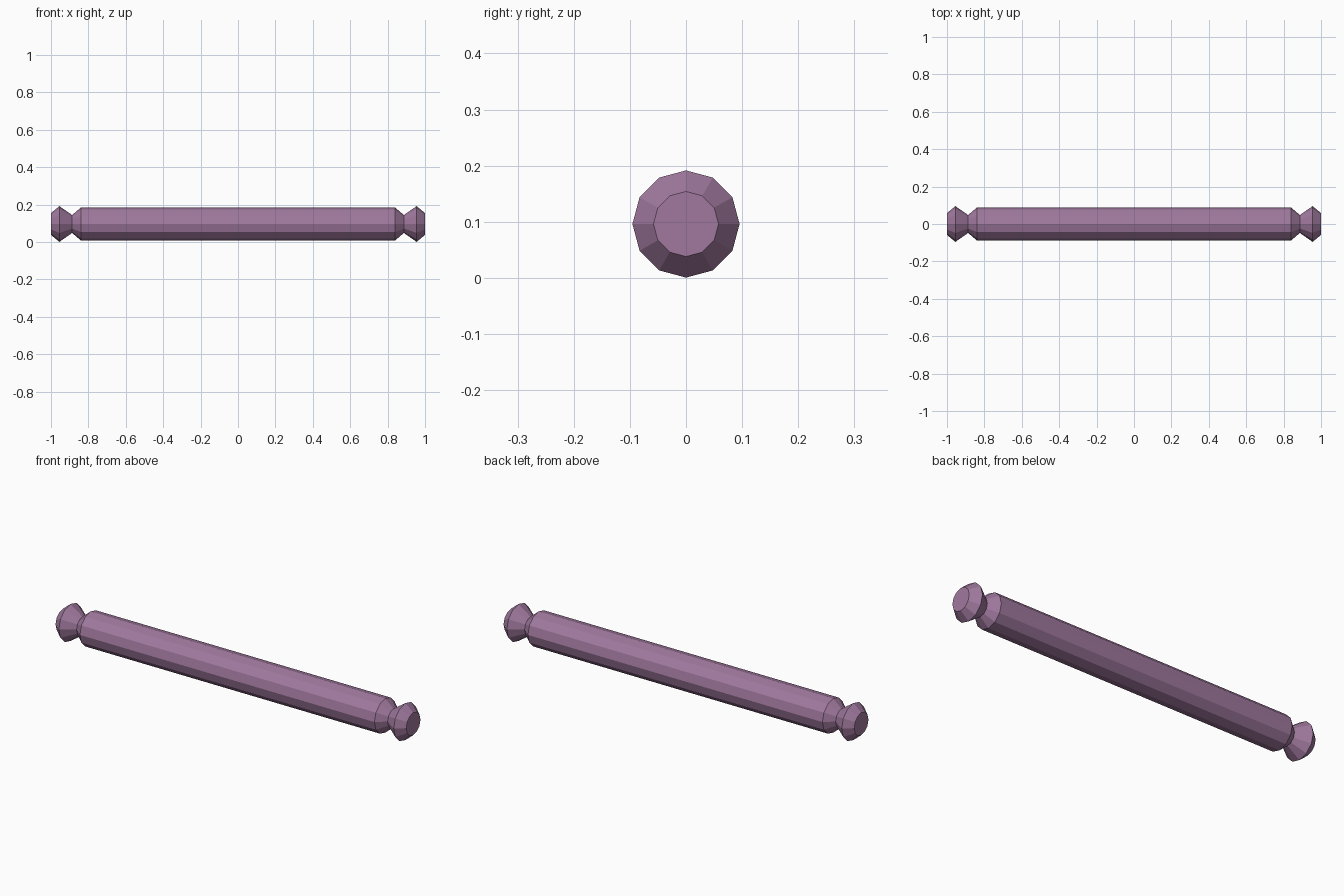
import bpy
import bmesh
from math import sin, cos, pi

if "Cube" in bpy.data.objects:
    bpy.data.objects.remove(bpy.data.objects["Cube"])

SIDES = 12
CENTRE_Z = 0.096

mat = bpy.data.materials.new("mauve")
mat.diffuse_color = (0.35, 0.19, 0.34, 1)
mat.use_nodes = True
mat.node_tree.nodes["Principled BSDF"].inputs["Base Color"].default_value = mat.diffuse_color

# Half profile (x, radius): shoulder, neck groove, flared knob, end cap
half = [(0.84, 0.088), (0.887, 0.048), (0.955, 0.0955), (1.0, 0.058)]
profile = [(-x, r) for x, r in reversed(half)] + half

# Lathe the mirrored profile around the x axis
bm = bmesh.new()
rings = []
for x, r in profile:
    rings.append([bm.verts.new((x, r * sin(2 * pi * i / SIDES), r * cos(2 * pi * i / SIDES)))
                  for i in range(SIDES)])
for a, b in zip(rings, rings[1:]):
    for i in range(SIDES):
        j = (i + 1) % SIDES
        bm.faces.new((a[i], a[j], b[j], b[i]))

# Flat end caps
bm.faces.new(rings[0])
bm.faces.new(rings[-1])
bmesh.ops.recalc_face_normals(bm, faces=bm.faces)

mesh = bpy.data.meshes.new("grooved_rod")
bm.to_mesh(mesh)
bm.free()
mesh.materials.append(mat)
rod = bpy.data.objects.new("grooved_rod", mesh)
rod.location.z = CENTRE_Z
bpy.context.collection.objects.link(rod)
